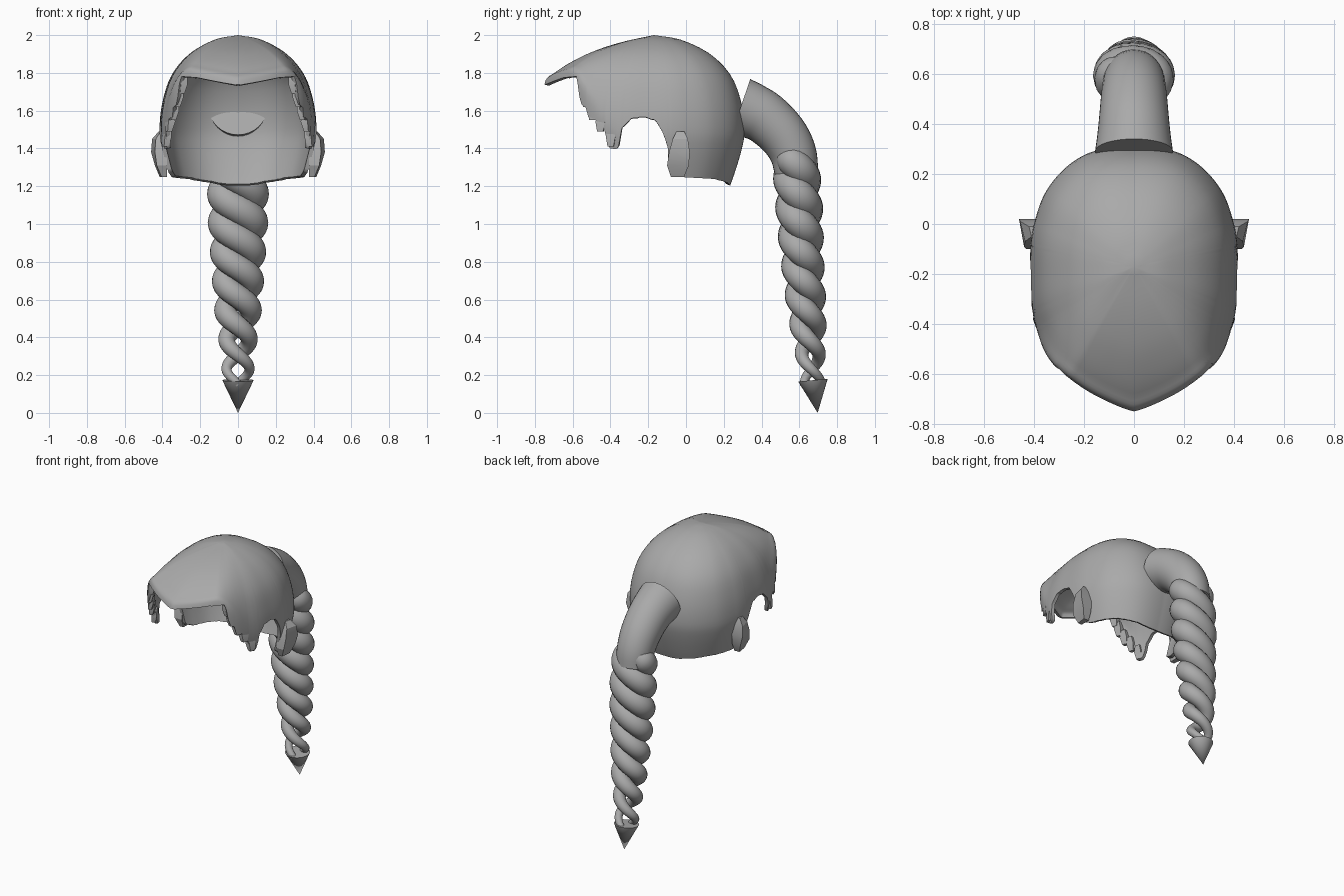
import bpy, bmesh, math
from mathutils import Vector

if "Cube" in bpy.data.objects:
    bpy.data.objects.remove(bpy.data.objects["Cube"])

grey = bpy.data.materials.new("hair_grey")
grey.diffuse_color = (0.4, 0.4, 0.4, 1)
grey.use_nodes = True
grey.node_tree.nodes["Principled BSDF"].inputs["Base Color"].default_value = grey.diffuse_color


def linear(pts, x):
    if x <= pts[0][0]:
        return pts[0][1]
    for (a, fa), (b, fb) in zip(pts, pts[1:]):
        if x <= b:
            return fa + (fb - fa) * (x - a) / (b - a)
    return pts[-1][1]


def smooth(pts, x):
    """Smooth curve through (x, value) points."""
    x = min(max(x, pts[0][0]), pts[-1][0])
    last = len(pts) - 1

    def slope(k):
        p, q = pts[max(k - 1, 0)], pts[min(k + 1, last)]
        return (q[1] - p[1]) / (q[0] - p[0])
    k = 0
    while k < last - 1 and x > pts[k + 1][0]:
        k += 1
    (a, fa), (b, fb) = pts[k], pts[k + 1]
    h = b - a
    u = (x - a) / h
    return (fa * (2*u**3 - 3*u**2 + 1) + fb * (3*u**2 - 2*u**3)
            + h * slope(k) * (u**3 - 2*u**2 + u) + h * slope(k + 1) * (u**3 - u**2))


def make(name, verts, faces, angle=40, thick=0, fix=True):
    me = bpy.data.meshes.new(name)
    me.from_pydata(verts, [], faces)
    if fix:
        bm = bmesh.new()
        bm.from_mesh(me)
        bmesh.ops.recalc_face_normals(bm, faces=bm.faces)
        bm.to_mesh(me)
        bm.free()
    me.materials.append(grey)
    ob = bpy.data.objects.new(name, me)
    bpy.context.collection.objects.link(ob)
    bpy.ops.object.select_all(action='DESELECT')
    ob.select_set(True)
    bpy.context.view_layer.objects.active = ob
    if thick:
        m = ob.modifiers.new("thickness", 'SOLIDIFY')
        m.thickness, m.offset = thick, -1
        bpy.ops.object.modifier_apply(modifier=m.name)
    bpy.ops.object.shade_smooth_by_angle(angle=math.radians(angle))
    return ob


def loft(name, rings, angle=40):
    """Join equal rings of points and close both ends."""
    n = len(rings[0])
    verts = [p for r in rings for p in r]
    faces = [(k*n + i, k*n + (i + 1) % n, (k + 1)*n + (i + 1) % n, (k + 1)*n + i)
             for k in range(len(rings) - 1) for i in range(n)]
    faces += [tuple(range(n))[::-1], tuple(range(len(verts) - n, len(verts)))]
    return make(name, verts, faces, angle)


def sweep(name, path, radii, sides=20):
    rings = []
    for k, p in enumerate(path):
        t = (path[min(k + 1, len(path) - 1)] - path[max(k - 1, 0)]).normalized()
        b = t.cross(Vector((1, 0, 0))).normalized()
        nrm = b.cross(t)
        rings.append([p + radii[k] * (nrm * math.cos(a) + b * math.sin(a))
                      for a in (2 * math.pi * i / sides for i in range(sides))])
    return loft(name, rings)


# Hair cap: plan outline, two vertical profiles and a ragged lower edge
CY = -0.17
outline = [(0, -.747), (.12, -.7), (.25, -.62), (.34, -.535), (.395, -.4), (.415, -.2),
           (.4, 0), (.34, .15), (.2, .275), (0, .31)]
plan = [(math.atan2(x, CY - y), math.hypot(x, y - CY)) for x, y in outline]
side = [(0, 0), (.3, .025), (.62, .1), (.85, .215), (.965, .36), (1, .5), (.97, .6),
        (.89, .73), (.82, .82), (.7, .95)]
front = [(0, 0), (.3, .038), (.55, .085), (.75, .14), (.9, .195), (1, .25), (1, .4),
         (.97, .6), (.95, .75), (.9, .95)]
curves = [[(k, p[c]) for k, p in enumerate(prof)] for prof in (side, front) for c in (0, 1)]
edge = [(-.745, 1.74), (-.66, 1.775), (-.58, 1.785), (-.57, 1.72), (-.56, 1.64), (-.53, 1.62),
        (-.52, 1.57), (-.48, 1.56), (-.46, 1.51), (-.43, 1.5), (-.41, 1.4), (-.36, 1.4),
        (-.34, 1.51), (-.29, 1.56), (-.22, 1.57), (-.16, 1.55), (-.12, 1.48), (-.095, 1.4),
        (-.09, 1.28), (-.02, 1.25), (.15, 1.24), (.22, 1.22), (.24, 1.2)]


def cap_point(phi, t):
    f = phi if phi <= math.pi else 2 * math.pi - phi
    u = min(max(math.degrees(f) - 30, 0) / 38, 1)
    w = 1 - u * u * (3 - 2 * u)
    ss, sd, fs, fd = (smooth(c, t) for c in curves)
    if t < 5:                       # fringe rises away from the centre point
        fd *= 1 - .22 * min(f / math.radians(30), 1)
    else:
        fd -= .055 * min(f / math.radians(30), 1) * max(0, 6.5 - t) / 1.5
    r = smooth(plan, f) * (ss * (1 - w) + fs * w)
    return Vector((r * math.sin(phi), CY - r * math.cos(phi), 2 - sd * (1 - w) - fd * w))


COLS, ROWS = 240, 24
verts, faces = [Vector((0, CY, 2))], []
for i in range(COLS):
    phi = 2 * math.pi * i / COLS
    t = 1.0
    while t < 9:
        p = cap_point(phi, t)
        if p.z <= linear(edge, p.y):
            break
        t += 0.03
    verts += [cap_point(phi, min(t, 9) * j / ROWS) for j in range(1, ROWS + 1)]
    a, b = 1 + i * ROWS, 1 + (i + 1) % COLS * ROWS
    faces.append((0, a, b))
    faces += [(a + j, a + j + 1, b + j + 1, b + j) for j in range(ROWS - 1)]
make("hair_cap", verts, faces, 50, thick=.022, fix=False)

for s, label in ((1, "right"), (-1, "left")):
    # Stepped locks along the front edge of each sideburn
    for k, (x, y, z) in enumerate([(.292, -.545, 1.74), (.315, -.53, 1.67), (.337, -.497, 1.6),
                                   (.358, -.455, 1.54), (.377, -.4, 1.46)]):
        rings = [[(s * (x + dx + ox * w), y + oy * w, z + dz)
                  for ox, oy in ((-.026, -.018), (.01, -.024), (.028, .025), (-.01, .03))]
                 for dz, dx, w in ((.05, -.008, .6), (0, 0, 1), (-.05, .008, .65))]
        loft(f"sideburn_lock_{label}_{k + 1}", rings, 25)
    # Flared tuft behind each ear
    rings = [[(s * .375, y0, z), (s * x0, y0, z), (s * x1, y1, z), (s * .375, y1, z)]
             for z, x0, x1, y0, y1 in ((1.49, .41, .42, -.05, -.01), (1.45, .435, .455, -.07, .01),
                                       (1.38, .44, .46, -.09, .02), (1.31, .43, .44, -.1, .015),
                                       (1.25, .405, .415, -.08, -.01))]
    loft(f"ear_tuft_{label}", rings, 25)

# Thick root of the tail, bending down from the back of the cap
root = [(.29, 1.62), (.345, 1.6), (.42, 1.56), (.51, 1.475), (.565, 1.38), (.585, 1.28)]
ry = [(k, p[0]) for k, p in enumerate(root)]
rz = [(k, p[1]) for k, p in enumerate(root)]
steps = [k / 4 for k in range(21)]
sweep("tail_root", [Vector((0, smooth(ry, k), smooth(rz, k))) for k in steps],
      [.156 - .008 * k for k in steps], 32)

# Two twisted strands, tapering downward
centre = [(.15, .672), (.35, .655), (.5, .643), (.7, .625), (.9, .61), (1.1, .598),
          (1.3, .582), (1.42, .56)]
spread = [(.15, .045), (.22, .06), (.39, .06), (.54, .067), (.75, .074), (1.1, .083), (1.42, .076)]
gauge = [(.15, .022), (.22, .026), (.39, .045), (.54, .059), (.75, .068), (1.1, .081), (1.42, .078)]
for k in range(2):
    path, radii = [], []
    for i in range(141):
        z = 1.4 - 1.25 * i / 140
        a = math.pi * ((1.16 - z) / .155 + k)
        path.append(Vector((smooth(spread, z) * math.cos(a),
                            smooth(centre, z) + .046 * math.sin(a), z)))
        radii.append(smooth(gauge, z) * min(1, .5 + i * .07))
    sweep(f"braid_strand_{k + 1}", path, radii)

# Pointed tip with a slightly slanted top
ring = [(.083 * math.cos(a), .672 + .078 * math.sin(a), .173 + .007 * math.sin(a))
        for a in (2 * math.pi * i / 24 for i in range(24))]
make("braid_tip", ring + [(0, .697, 0)],
     [(i, (i + 1) % 24, 24) for i in range(24)] + [tuple(range(24))])
